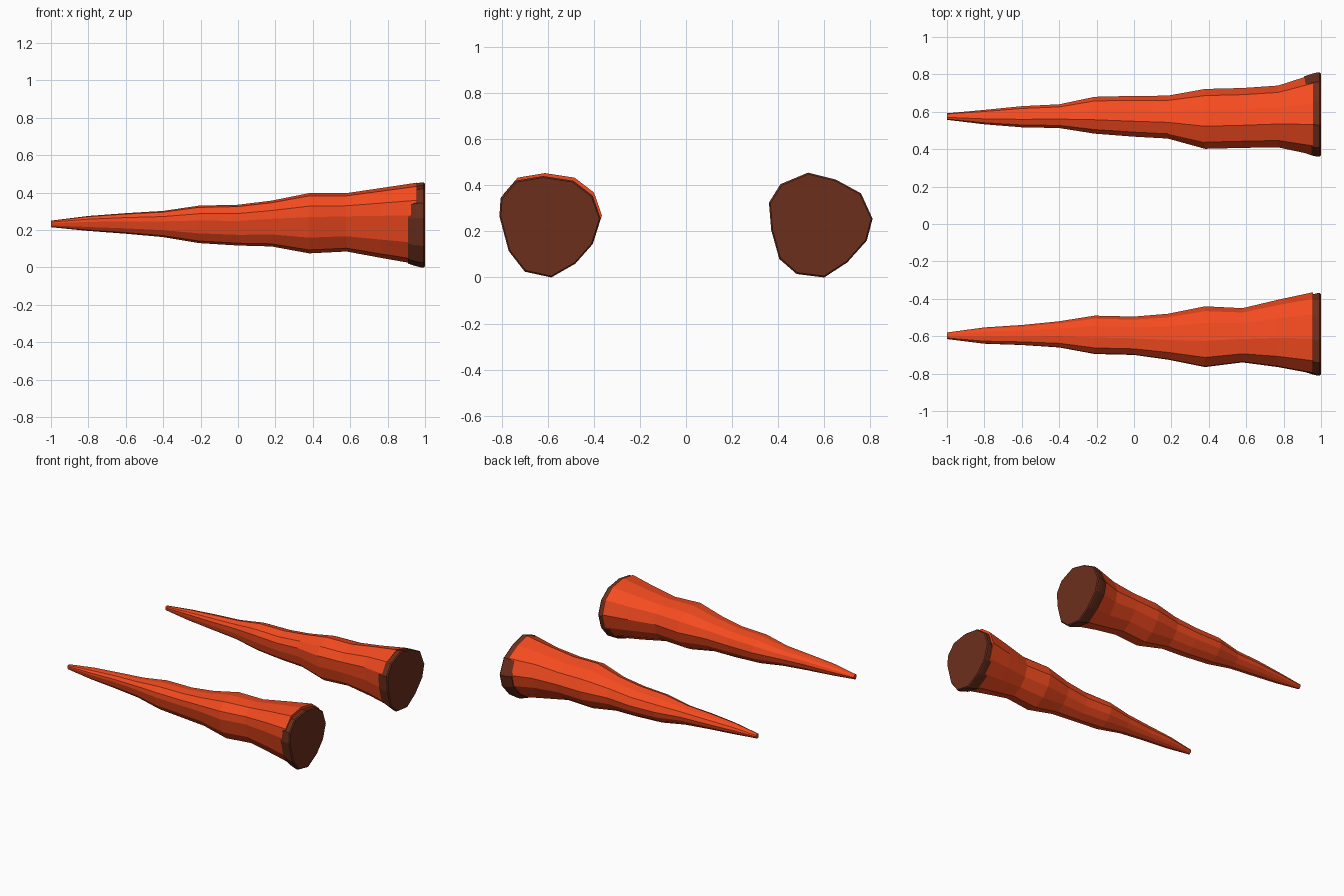
import bpy, bmesh

if "Cube" in bpy.data.objects:
    bpy.data.objects.remove(bpy.data.objects["Cube"])


def material(name, color):
    m = bpy.data.materials.new(name)
    m.diffuse_color = (*color, 1)
    m.use_nodes = True
    m.node_tree.nodes["Principled BSDF"].inputs["Base Color"].default_value = m.diffuse_color
    return m


ORANGE = material("orange", (0.91, 0.07, 0.014))
BROWN = material("dark_brown", (0.15, 0.028, 0.012))


def normalise(outline):
    """Rescale an irregular outline so it spans -1..1 both ways."""
    ys, zs = zip(*outline)
    fit = lambda v, vals: (2 * v - min(vals) - max(vals)) / (max(vals) - min(vals))
    return [(fit(y, ys), fit(z, zs)) for y, z in outline]


def loft(name, outline, stations, mat):
    """Stations are (x, y min, y max, z min, z max)."""
    bm = bmesh.new()
    rings = []
    for x, y0, y1, z0, z1 in stations:
        rings.append([bm.verts.new((x, (y0 + y1) / 2 + u * (y1 - y0) / 2,
                                    (z0 + z1) / 2 + v * (z1 - z0) / 2)) for u, v in outline])
    n = len(outline)
    for a, b in zip(rings, rings[1:]):
        for i in range(n):
            j = (i + 1) % n
            bm.faces.new((a[i], a[j], b[j], b[i]))
    bm.faces.new(rings[0])
    bm.faces.new(rings[-1])
    bmesh.ops.recalc_face_normals(bm, faces=bm.faces)
    mesh = bpy.data.meshes.new(name)
    bm.to_mesh(mesh)
    bm.free()
    mesh.materials.append(mat)
    bpy.context.collection.objects.link(bpy.data.objects.new(name, mesh))


# Irregular 12-sided cross-sections
LEFT = [(-.81, .27), (-.805, .35), (-.74, .425), (-.62, .445), (-.49, .425), (-.405, .36),
        (-.37, .26), (-.405, .15), (-.48, .065), (-.585, .005), (-.70, .03), (-.77, .12)]
RIGHT = [(.36, .33), (.41, .41), (.53, .46), (.65, .43), (.76, .37), (.81, .26),
         (.785, .165), (.70, .07), (.60, .005), (.48, .02), (.405, .085), (.37, .21)]

X = [-1, -.8, -.6, -.4, -.21, 0, .18, .38, .58, .77, .957]
Z = [(.22, .255), (.20, .28), (.185, .295), (.167, .307), (.135, .335), (.122, .34),
     (.117, .362), (.08, .402), (.09, .402), (.055, .43), (.022, .458)]
Y_LEFT = [(-.615, -.58), (-.64, -.553), (-.647, -.54), (-.66, -.52), (-.695, -.49), (-.70, -.495),
          (-.725, -.48), (-.765, -.44), (-.74, -.45), (-.765, -.405), (-.80, -.365)]
Y_RIGHT = [(.557, .592), (.533, .61), (.517, .63), (.513, .64), (.483, .68), (.467, .685),
           (.457, .686), (.402, .722), (.407, .727), (.41, .74), (.37, .80)]

for side, outline, spans in (("front", LEFT, Y_LEFT), ("back", RIGHT, Y_RIGHT)):
    section = normalise(outline)
    # Tapering horn body
    loft(side + "_horn", section,
         [(x, *y, *z) for x, y, z in zip(X, spans, Z)], ORANGE)
    # Dark base plug with a chamfered rim
    ys, zs = zip(*outline)
    cy, cz = (min(ys) + max(ys)) / 2, (min(zs) + max(zs)) / 2
    hy, hz = (max(ys) - min(ys)) / 2, (max(zs) - min(zs)) / 2
    loft(side + "_base_cap", section,
         [(x, cy - hy * s, cy + hy * s, cz - hz * s, cz + hz * s)
          for x, s in ((.91, .91), (.955, .975), (.98, 1), (.993, 1), (1, .97))], BROWN)

# Rest the pair exactly on the floor
low = min(v.co.z for o in bpy.data.objects for v in o.data.vertices)
for o in bpy.data.objects:
    o.location.z -= low
